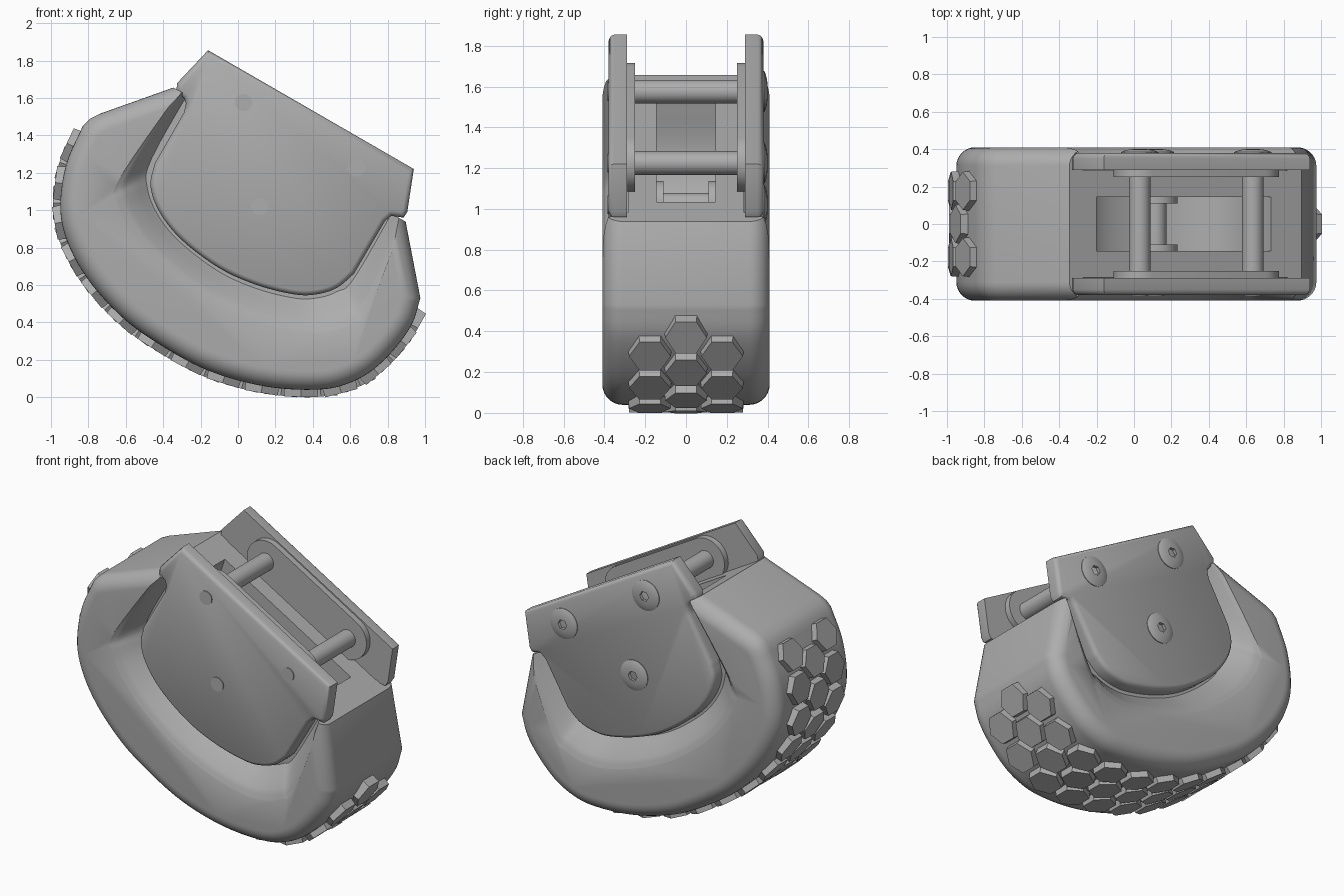
import bpy, bmesh, math
from mathutils import Vector, Matrix

if "Cube" in bpy.data.objects:
    bpy.data.objects.remove(bpy.data.objects["Cube"])

grey = bpy.data.materials.new("plain_grey")
grey.use_nodes = True
COLOUR = (0.42, 0.42, 0.42, 1)
grey.diffuse_color = COLOUR
grey.node_tree.nodes["Principled BSDF"].inputs["Base Color"].default_value = COLOUR


def spline(pts, steps=5):
    """Smooth curve through the points."""
    p = [Vector(q) for q in pts]
    p = [2 * p[0] - p[1]] + p + [2 * p[-1] - p[-2]]
    out = []
    for a, b, c, d in zip(p, p[1:], p[2:], p[3:]):
        for i in range(steps):
            t = i / steps
            out.append(0.5 * (2 * b + (c - a) * t + (2 * a - 5 * b + 4 * c - d) * t ** 2
                              + (3 * b - a - 3 * c + d) * t ** 3))
    return out + [p[-2]]


def inset(pts, dist):
    """Move a counter-clockwise outline inwards."""
    out = []
    for i, p in enumerate(pts):
        a = (p - pts[i - 1]).normalized()
        b = (pts[(i + 1) % len(pts)] - p).normalized()
        na, nb = Vector((-a.y, a.x)), Vector((-b.y, b.x))
        out.append(p + (na + nb) * dist / (1 + na.dot(nb)))
    return out


def loft(name, layers):
    """Closed solid from (outline, y) layers."""
    bm = bmesh.new()
    rings = [[bm.verts.new((p[0], y, p[1])) for p in pts] for pts, y in layers]
    n = len(rings[0])
    for a, b in zip(rings, rings[1:]):
        for i in range(n):
            j = (i + 1) % n
            bm.faces.new((a[i], a[j], b[j], b[i]))
    bm.faces.new(rings[0])
    bm.faces.new(rings[-1])
    return finish(name, bm)


def finish(name, bm):
    bmesh.ops.recalc_face_normals(bm, faces=bm.faces)
    mesh = bpy.data.meshes.new(name)
    bm.to_mesh(mesh)
    bm.free()
    mesh.materials.append(grey)
    ob = bpy.data.objects.new(name, mesh)
    bpy.context.collection.objects.link(ob)
    return ob


def shade(ob, angle=35):
    bpy.ops.object.select_all(action="DESELECT")
    ob.select_set(True)
    bpy.context.view_layer.objects.active = ob
    for m in list(ob.modifiers):
        bpy.ops.object.modifier_apply(modifier=m.name)
    bpy.ops.object.shade_smooth_by_angle(angle=math.radians(angle))


def circle(c, r, n=32):
    return [Vector((c[0] + r * math.cos(2 * math.pi * i / n),
                    c[1] + r * math.sin(2 * math.pi * i / n))) for i in range(n)]


def stadium(a, b, r, n=16):
    """Long rounded outline around two centres."""
    a, b = Vector(a), Vector(b)
    d = math.atan2(b.y - a.y, b.x - a.x)
    return [c + Vector((math.cos(t), math.sin(t))) * r
            for c, s in ((b, d - math.pi / 2), (a, d + math.pi / 2))
            for t in [s + math.pi * i / n for i in range(n + 1)]]


# Outer sole curve, from the upper left round to the right
sole = spline([(-0.83, 1.45), (-0.92, 1.24), (-0.95, 1.0), (-0.9, 0.8), (-0.78, 0.6), (-0.6, 0.41),
               (-0.4, 0.27), (-0.2, 0.16), (0, 0.09), (0.2, 0.05), (0.4, 0.04), (0.55, 0.06),
               (0.7, 0.13), (0.83, 0.25), (0.93, 0.39), (0.975, 0.53)])

# Rounded body, trimmed by the sloping top plane
outline = ([Vector(p) for p in [(-0.22, 1.7), (-0.74, 1.515), (-0.79, 1.49)]] + sole
           + [Vector(p) for p in [(0.9, 0.92), (0.84, 1.22)]])
ROUND, HALF = 0.1, 0.41
arc = [math.pi / 2 * i / 8 for i in range(9)]
sides = [(ROUND * (1 - math.cos(a)), HALF - ROUND * (1 - math.sin(a))) for a in arc]
layers = [(inset(outline, d), -y) for d, y in reversed(sides)]
layers += [(inset(outline, d), y) for d, y in sides]
body = loft("body", layers)
bm = bmesh.new()
bm.from_mesh(body.data)
cut = bmesh.ops.bisect_plane(bm, geom=bm.verts[:] + bm.edges[:] + bm.faces[:],
                             plane_co=(0.885, 0, 0.945), plane_no=(0.5, 0, 0.866), clear_outer=True)
bmesh.ops.holes_fill(bm, edges=[e for e in bm.edges if e.is_boundary])
bmesh.ops.recalc_face_normals(bm, faces=bm.faces)
bm.to_mesh(body.data)
bm.free()

# Side recesses with sloping, softened walls
inner = spline([(-0.2, 1.74), (-0.46, 1.28), (-0.485, 1.12), (-0.42, 0.96), (-0.3, 0.82), (-0.1, 0.67),
                (0.1, 0.58), (0.3, 0.53), (0.42, 0.53), (0.53, 0.565), (0.63, 0.65), (0.92, 1.16)])
outer = spline([(-0.19, 1.8), (-0.6, 1.2), (-0.625, 1.06), (-0.55, 0.9), (-0.4, 0.73), (-0.16, 0.55),
                (0.08, 0.44), (0.3, 0.38), (0.46, 0.375), (0.6, 0.42), (0.7, 0.52), (0.95, 1.14)])
wall = [(0, 0.285), (0.08, 0.295), (0.25, 0.32), (0.75, 0.385), (0.95, 0.402), (1.15, 0.409), (1.3, 0.42)]
cutters = [loft("recess_cutter", [([a.lerp(b, t) for a, b in zip(inner, outer)], s * y) for t, y in wall])
           for s in (-1, 1)]

# Central pocket in the top
pocket = spline([(-0.2, 1.57), (-0.29, 1.25), (-0.22, 0.97), (0, 0.8), (0.25, 0.73),
                 (0.45, 0.76), (0.6, 0.86), (0.73, 1.03)])
pocket += [Vector((0.9, 1.25)), Vector((0, 1.8))]
cutters.append(loft("pocket_cutter", [(pocket, -0.145), (pocket, 0.145)]))
for c in cutters:
    c.hide_render = True
    m = body.modifiers.new("cut", "BOOLEAN")
    m.operation, m.object, m.solver = "DIFFERENCE", c, "EXACT"
shade(body)
for c in cutters:
    bpy.data.objects.remove(c)

# Side plates
plate = spline([(0.62, 0.66), (0.53, 0.585), (0.42, 0.55), (0.3, 0.55), (0.1, 0.6), (-0.1, 0.69),
                (-0.3, 0.84), (-0.42, 0.99), (-0.468, 1.13), (-0.445, 1.25)])
plate += [Vector(p) for p in [(-0.29, 1.52), (-0.278, 1.57), (-0.29, 1.6), (-0.33, 1.635), (-0.325, 1.68),
                              (-0.16, 1.855), (0.94, 1.22), (0.905, 0.99), (0.885, 0.96),
                              (0.82, 0.97), (0.785, 0.94)]]
plate.reverse()
edge = [(0, 0.29), (0, 0.35), (0.004, 0.363), (0.012, 0.373), (0.025, 0.38)]
for side, s in (("right", -1), ("left", 1)):
    shade(loft(side + "_plate", [(inset(plate, d), s * y) for d, y in edge]), 40)

# Pins, inner pads, and bolt ends
bolts = {"upper": (0.03, 1.575), "front": (0.635, 1.225), "lower": (0.115, 1.02)}
for name, c in bolts.items():
    reach = 0.15 if name == "lower" else 0.3
    shade(loft(name + "_pin", [(circle(c, 0.058), -reach), (circle(c, 0.058), reach)]))
    shade(loft(name + "_bolt_tip", [(circle(c, 0.046), -0.36), (circle(c, 0.046), -0.386)]))
    dome = [(0.1, 0.37), (0.1, 0.384), (0.085, 0.391), (0.06, 0.397), (0.036, 0.4)]
    head = loft(name + "_bolt_head", [(circle(c, r, 36), y) for r, y in dome])
    socket = loft("socket_cutter", [(circle(c, 0.033, 6), 0.375), (circle(c, 0.033, 6), 0.42)])
    m = head.modifiers.new("socket", "BOOLEAN")
    m.object, m.solver = socket, "EXACT"
    shade(head)
    bpy.data.objects.remove(socket)
for side, s in (("right", -1), ("left", 1)):
    long_pad = stadium(bolts["upper"], bolts["front"], 0.14)
    shade(loft(side + "_long_pad", [(long_pad, s * 0.25), (long_pad, s * 0.295)]))
    ring = circle(bolts["lower"], 0.118)
    shade(loft(side + "_pocket_pad", [(ring, s * 0.11), (ring, s * 0.15)]))

# Hexagonal tread pads along the sole
lengths = [0]
for a, b in zip(sole, sole[1:]):
    lengths.append(lengths[-1] + (b - a).length)


def on_sole(d):
    for i in range(len(sole) - 1):
        if d <= lengths[i + 1]:
            break
    a, b = sole[i], sole[i + 1]
    return a.lerp(b, (d - lengths[i]) / (b - a).length), (b - a).normalized()


ROWS, START = 14, 0.12
pitch = (lengths[-1] - START - 0.15) / (ROWS - 0.5)
bm = bmesh.new()
for row in range(ROWS):
    for y, shift in ((-0.177, 0), (0, 0.5), (0.177, 0)):
        p, t = on_sole(START + (row + shift) * pitch)
        out = Vector((t.y, 0, -t.x))
        along, across = Vector((t.x, 0, t.y)), Vector((0, 1, 0))
        frame = Matrix((across, along, out)).transposed().to_4x4()
        frame.translation = Vector((p.x, y, p.y)) + out * 0.005
        bmesh.ops.create_cone(bm, cap_ends=True, segments=6, radius1=0.108, radius2=0.102, depth=0.066,
                              matrix=frame @ Matrix.Rotation(math.pi / 2, 4, "Z"))
# Turn every hexagon so that its points face sideways
finish("tread_pads", bm)
